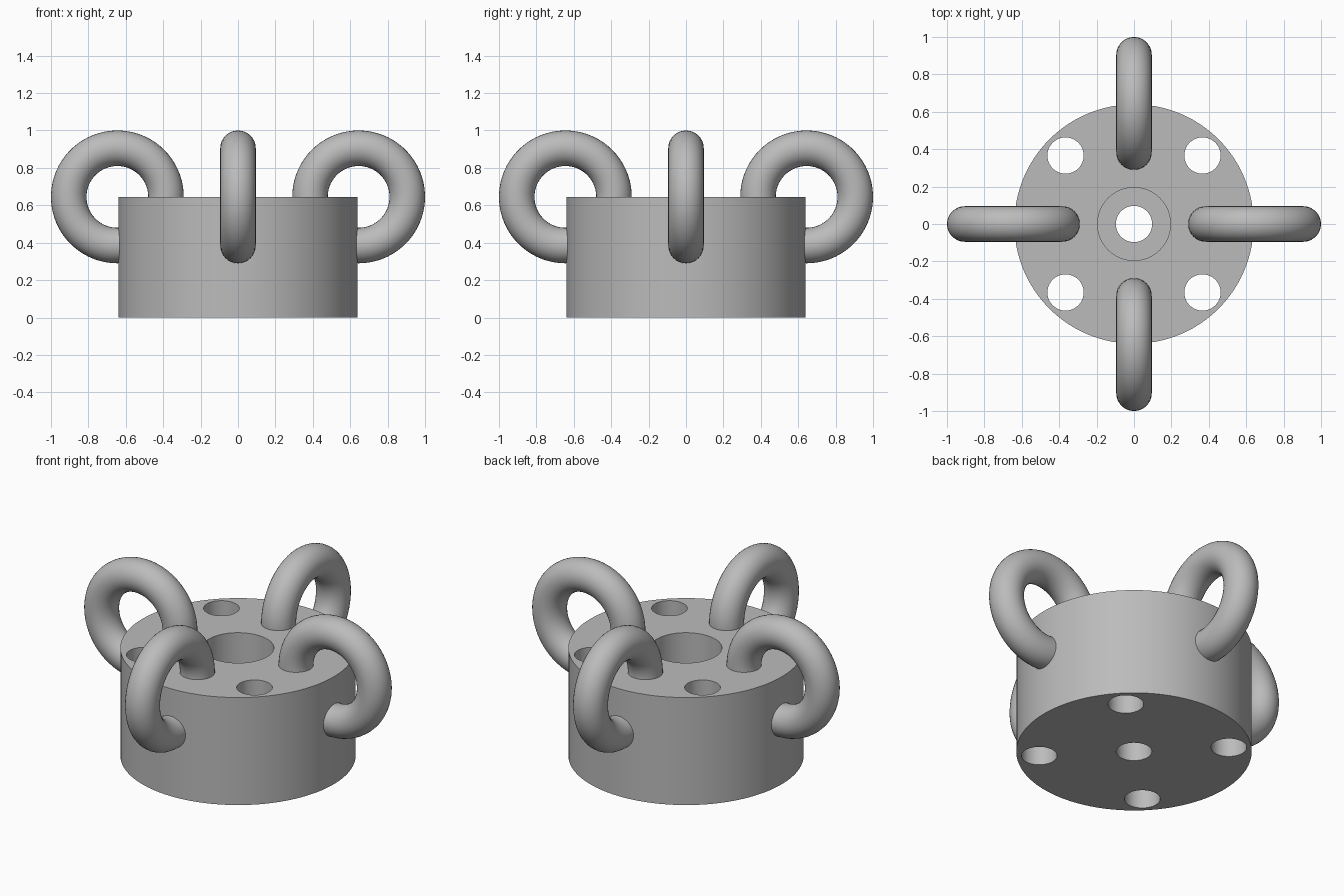
import bpy, bmesh, math
from mathutils import Matrix, Vector

if "Cube" in bpy.data.objects:
    bpy.data.objects.remove(bpy.data.objects["Cube"])

R, H = 0.64, 0.645            # body radius and height
RING_R, TUBE_R = 0.26, 0.095  # lifting ring
HOLE_R = 0.097

grey = bpy.data.materials.new("plain_grey")
grey.diffuse_color = (0.5, 0.5, 0.5, 1)
grey.use_nodes = True
grey.node_tree.nodes["Principled BSDF"].inputs["Base Color"].default_value = grey.diffuse_color


def cylinder(name, r, z0, z1, x=0, y=0, n=64):
    bpy.ops.mesh.primitive_cylinder_add(vertices=n, radius=r, depth=z1 - z0,
                                        location=(x, y, (z0 + z1) / 2))
    ob = bpy.context.object
    ob.name = name
    return ob


def smooth(ob):
    bpy.ops.object.select_all(action='DESELECT')
    ob.select_set(True)
    bpy.context.view_layer.objects.active = ob
    bpy.ops.object.shade_smooth_by_angle(angle=math.radians(35))


# Round body with through holes and a counterbored centre
body = cylinder("body", R, 0, H, n=96)
body.data.materials.append(grey)
cutters = [cylinder("centre_hole_cutter", HOLE_R, -0.1, H + 0.1, n=48),
           cylinder("counterbore_cutter", 0.195, H / 2, H + 0.1)]
for sx in (-1, 1):
    for sy in (-1, 1):
        cutters.append(cylinder("bolt_hole_cutter", HOLE_R, -0.1, H + 0.1,
                                sx * 0.366, sy * 0.366, n=48))
bpy.context.view_layer.objects.active = body
for c in cutters:
    mod = body.modifiers.new("cut", 'BOOLEAN')
    mod.operation = 'DIFFERENCE'
    mod.solver = 'EXACT'
    mod.object = c
    bpy.ops.object.modifier_apply(modifier=mod.name)
for c in cutters:
    bpy.data.objects.remove(c)
smooth(body)

# Lifting rings: open tube arcs whose ends sink into the top and the side
START, END = math.radians(-100), math.radians(186)
centre = Vector((R + 0.005, 0, H))
for i, side in enumerate(("right", "back", "left", "front")):
    bm = bmesh.new()
    bmesh.ops.create_circle(bm, cap_ends=False, segments=32, radius=TUBE_R)
    # stand the section up at the start of the arc
    place = (Matrix.Translation(centre) @ Matrix.Rotation(-START, 4, 'Y')
             @ Matrix.Translation((RING_R, 0, 0)))
    bmesh.ops.transform(bm, matrix=place, verts=bm.verts)
    bmesh.ops.spin(bm, geom=bm.verts[:] + bm.edges[:], cent=centre,
                   axis=(0, -1, 0), angle=END - START, steps=56)
    bmesh.ops.holes_fill(bm, edges=[e for e in bm.edges if e.is_boundary], sides=0)
    bmesh.ops.recalc_face_normals(bm, faces=bm.faces)
    bm.transform(Matrix.Rotation(i * math.pi / 2, 4, 'Z'))
    me = bpy.data.meshes.new(side + "_ring")
    bm.to_mesh(me)
    bm.free()
    me.materials.append(grey)
    ring = bpy.data.objects.new(side + "_ring", me)
    bpy.context.collection.objects.link(ring)
    smooth(ring)
